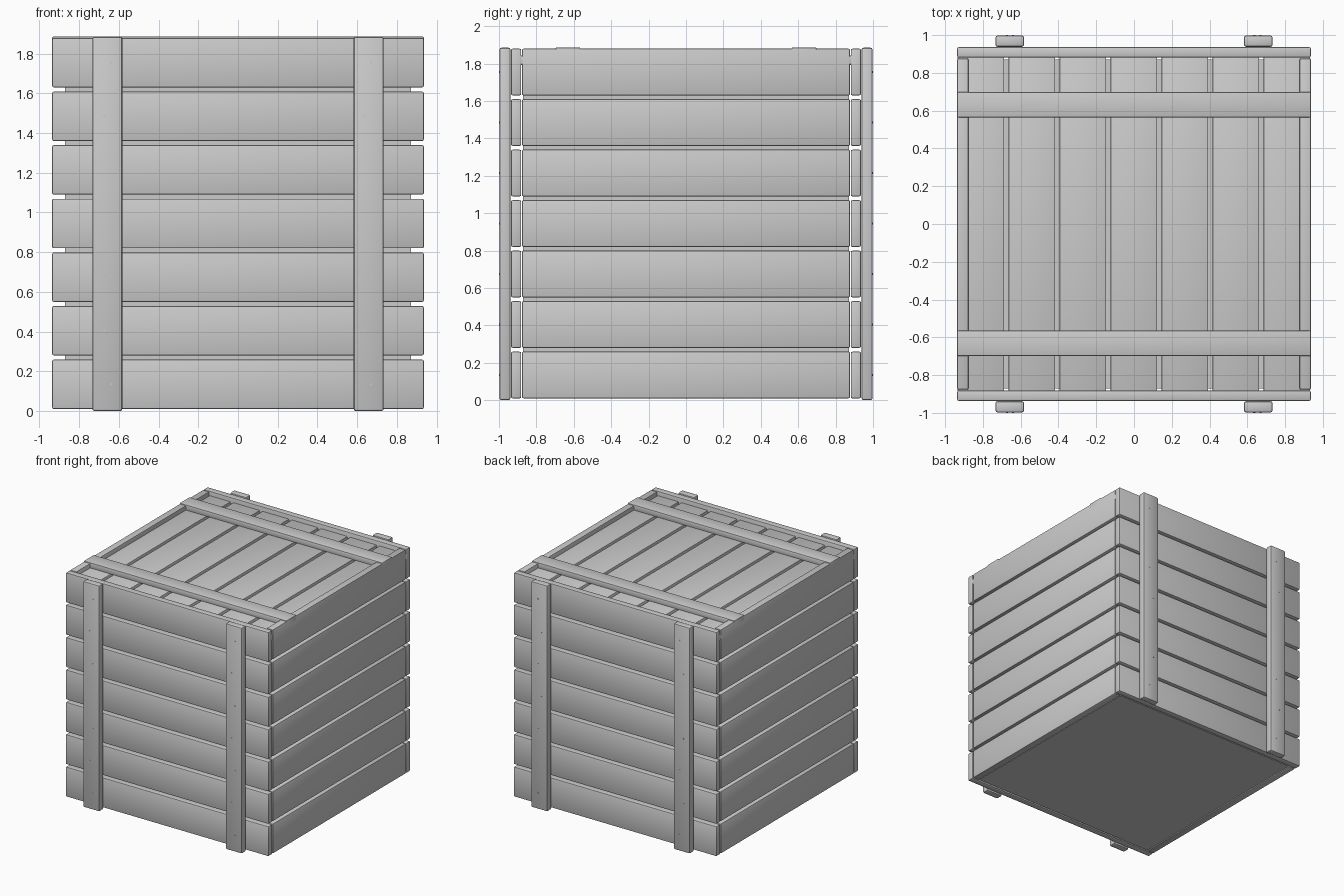
import bpy, bmesh
from mathutils import Matrix, Vector

if "Cube" in bpy.data.objects:
    bpy.data.objects.remove(bpy.data.objects["Cube"])


def board(name, lo, hi, bevel=0.008):
    """Bevelled box between two corners."""
    lo, hi = Vector(lo), Vector(hi)
    bm = bmesh.new()
    bmesh.ops.create_cube(bm, size=1)
    bmesh.ops.scale(bm, vec=hi - lo, verts=bm.verts)
    bmesh.ops.translate(bm, vec=(lo + hi) / 2, verts=bm.verts)
    if bevel:
        bmesh.ops.bevel(bm, geom=bm.edges[:], offset=bevel, segments=2,
                        profile=0.5, affect='EDGES')
    return finish(name, bm)


def finish(name, bm):
    bmesh.ops.recalc_face_normals(bm, faces=bm.faces)
    me = bpy.data.meshes.new(name)
    bm.to_mesh(me)
    bm.free()
    ob = bpy.data.objects.new(name, me)
    bpy.context.collection.objects.link(ob)
    return ob


OUT, IN = 0.936, 0.877     # outer and inner faces of the plank walls
PITCH, WIDTH = 0.27, 0.249

# Solid liner seen through the gaps
board("inner_box", (-0.872, -0.872, 0.015), (0.872, 0.872, 1.793), 0)

# Seven planks per wall, and seven on the lid
for i in range(7):
    z0 = 0.01 + i * PITCH
    z1 = z0 + WIDTH
    for s, fb, lr in ((-1, "front", "left"), (1, "back", "right")):
        a, b = sorted((s * (IN + 0.004), s * OUT))
        board(f"{fb}_plank_{i}", (-OUT, a, z0), (OUT, b, z1))
        a, b = sorted((s * IN, s * OUT))
        board(f"{lr}_plank_{i}", (a, -IN, z0), (b, IN, z1))
    x0 = -0.934 + i * PITCH
    board(f"lid_plank_{i}", (x0, -0.935, 1.793), (x0 + WIDTH - 0.002, 0.935, 1.842))

# Battens across the lid
for s, side in ((-1, "front"), (1, "back")):
    a, b = sorted((s * 0.565, s * 0.698))
    board(f"lid_batten_{side}", (-OUT, a, 1.838), (OUT, b, 1.886), 0.006)

# Upright battens with staggered nails, front and back
for s, side in ((-1, "front"), (1, "back")):
    for t, hand in ((-1, "left"), (1, "right")):
        xa, xb = sorted((t * 0.582, t * 0.734))
        ya, yb = sorted((s * 0.938, s * 0.998))
        board(f"{side}_batten_{hand}", (xa, ya, 0.0), (xb, yb, 1.885), 0.012)
        bm = bmesh.new()
        for i in range(7):
            x = t * 0.655 + (0.015 if i % 2 == 0 else -0.018)
            place = Matrix.Translation((x, s * 0.997, 0.135 + i * PITCH)) \
                @ Matrix.Rotation(1.570796, 4, 'X')
            bmesh.ops.create_cone(bm, cap_ends=True, segments=10, radius1=0.006,
                                  radius2=0.006, depth=0.006, matrix=place)
        finish(f"{side}_nails_{hand}", bm)

# Smooth the rounded edges
bpy.ops.object.select_all(action='SELECT')
bpy.context.view_layer.objects.active = bpy.context.selected_objects[0]
bpy.ops.object.shade_smooth_by_angle()
